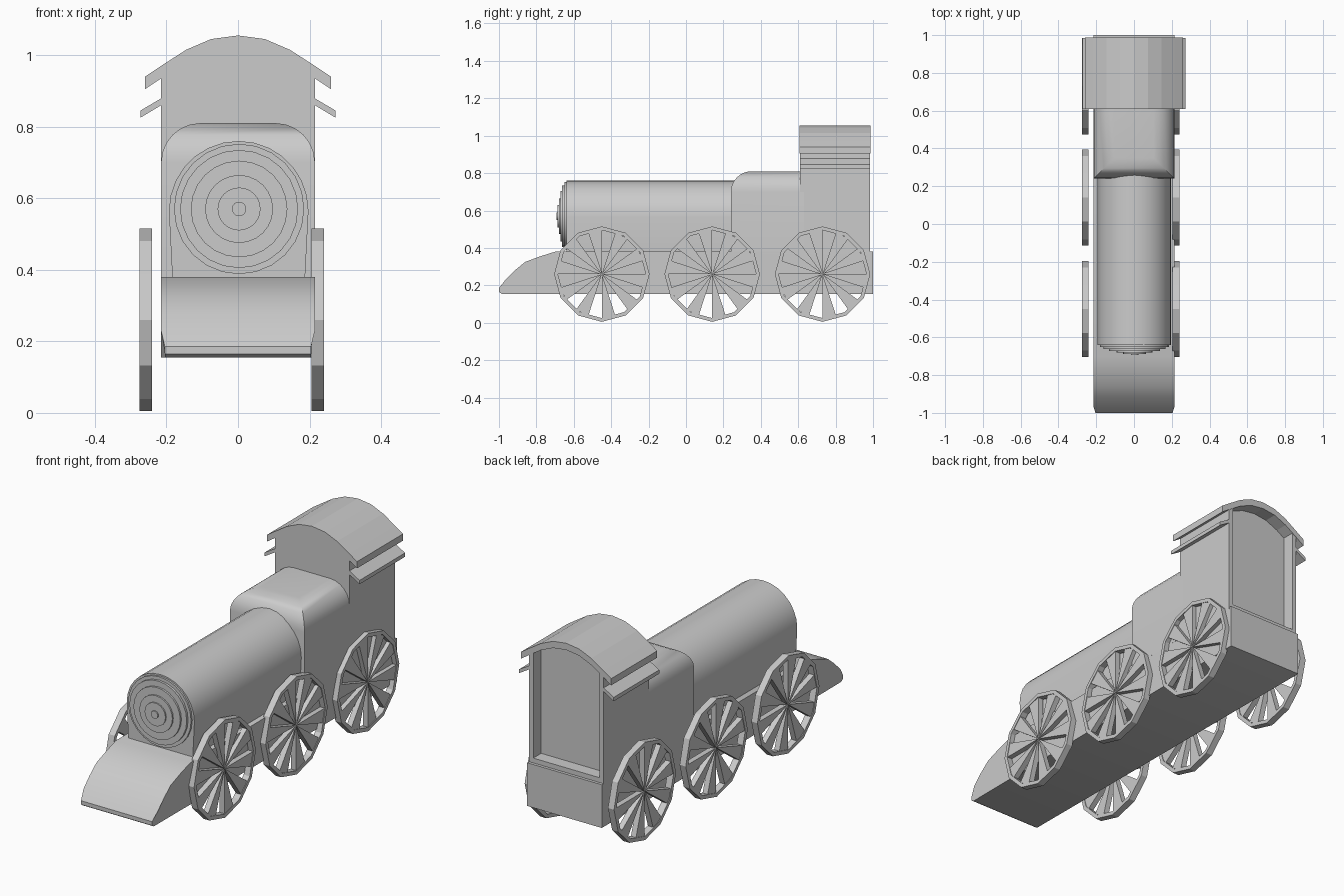
import bpy, bmesh
from math import sin, cos, pi, radians
from mathutils import Vector

if "Cube" in bpy.data.objects:
    bpy.data.objects.remove(bpy.data.objects["Cube"])


def finish(name, bm, smooth=False):
    bmesh.ops.recalc_face_normals(bm, faces=bm.faces)
    me = bpy.data.meshes.new(name)
    bm.to_mesh(me)
    bm.free()
    ob = bpy.data.objects.new(name, me)
    bpy.context.collection.objects.link(ob)
    if smooth:
        bpy.ops.object.select_all(action='DESELECT')
        ob.select_set(True)
        bpy.context.view_layer.objects.active = ob
        bpy.ops.object.shade_smooth_by_angle(angle=radians(35))
    return ob


def add_prism(bm, pts, axis, lo, hi):
    """Extrude a closed 2D profile: axis x takes (y, z), axis y takes (x, z)."""
    def place(p, t):
        return (t, p[0], p[1]) if axis == 'x' else (p[0], t, p[1])
    a = [bm.verts.new(place(p, lo)) for p in pts]
    b = [bm.verts.new(place(p, hi)) for p in pts]
    bm.faces.new(a)
    bm.faces.new(b[::-1])
    n = len(pts)
    for i in range(n):
        j = (i + 1) % n
        bm.faces.new((a[i], b[i], b[j], a[j]))


def prism(name, pts, axis, lo, hi, smooth=False):
    bm = bmesh.new()
    add_prism(bm, pts, axis, lo, hi)
    return finish(name, bm, smooth)


def arc(cx, cz, r, a0, a1, n):
    return [(cx + r * cos(radians(a0 + (a1 - a0) * i / n)),
             cz + r * sin(radians(a0 + (a1 - a0) * i / n))) for i in range(n + 1)]


# chassis with sloped nose, slightly narrowed at the tip
nose = [(-0.985, 0.155), (-1, 0.165), (-1, 0.185), (-0.965, 0.23), (-0.915, 0.28),
        (-0.86, 0.325), (-0.78, 0.355), (-0.70, 0.38), (1, 0.38), (1, 0.155)]
chassis = prism("chassis", nose, 'x', -0.215, 0.215, True)
for v in chassis.data.vertices:
    if v.co.y < -0.98:
        v.co.x *= 0.95

# boiler: arched section standing on the chassis
prism("boiler", arc(0.002, 0.565, 0.195, 0, 180, 14) + [(-0.183, 0.37), (0.187, 0.37)],
      'y', -0.64, 0.30, True)

# stepped discs on the boiler front
for i, (r, y) in enumerate([(0.182, -0.65), (0.165, -0.662), (0.135, -0.672),
                            (0.095, -0.68), (0.06, -0.687), (0.02, -0.693)]):
    prism(f"boiler_front_ring_{i + 1}", arc(0.003, 0.57, r, 0, 345, 23), 'y', y, -0.63, True)

# firebox: box with rounded front and side top edges
bm = bmesh.new()
add_prism(bm, [(-0.215, 0.37), (0.215, 0.37), (0.215, 0.81), (-0.215, 0.81)], 'y', 0.24, 0.63)
edges = [e for e in bm.edges if all(v.co.z > 0.8 for v in e.verts)
         and not all(v.co.y > 0.6 for v in e.verts)]
bmesh.ops.bevel(bm, geom=edges, offset=0.11, segments=6, profile=0.5, affect='EDGES')
finish("firebox", bm, True)

# cab body, recessed at the back, with side walls running on to the rear edge
outer = [(0.26, 0.94), (0.215, 0.97), (0.145, 1.015), (0.075, 1.045), (0, 1.055)]
outer = outer + [(-x, z) for x, z in outer[-2::-1]]
inner = [(x, z - 0.035) for x, z in outer]
prism("cab_body", [(0.215, 0.37)] + [(x, z + 0.01) for x, z in inner[1:-1]] + [(-0.215, 0.37)],
      'y', 0.61, 0.92)
for side, s in (("left", -1), ("right", 1)):
    prism(f"cab_wall_{side}", [(s * 0.215, 0.37), (s * 0.19, 0.37), (s * 0.19, 0.955),
                               (s * 0.215, 0.945)], 'y', 0.91, 0.985)
    # slanted awning under the roof edge
    prism(f"awning_{side}", [(s * 0.205, 0.885), (s * 0.273, 0.845), (s * 0.273, 0.825),
                             (s * 0.205, 0.866)], 'y', 0.61, 0.985)
prism("cab_sill", [(-0.2, 0.37), (0.2, 0.37), (0.2, 0.405), (-0.2, 0.405)], 'y', 0.91, 0.985)

# arched roof
prism("roof", outer + inner[::-1], 'y', 0.608, 0.987)


# wheels: twelve-sided rim with ten wedge-shaped spokes
def wheel(name, x, y, z=0.26, r=0.255, ri=0.235, w=0.0175):
    bm = bmesh.new()
    rings = []
    for rad, t in ((r, -w), (r, w), (ri, w), (ri, -w)):
        rings.append([bm.verts.new((x + t, y + rad * cos(i * pi / 6), z + rad * sin(i * pi / 6)))
                      for i in range(12)])
    for k in range(4):
        a, b = rings[k], rings[(k + 1) % 4]
        for i in range(12):
            j = (i + 1) % 12
            bm.faces.new((a[i], a[j], b[j], b[i]))
    for i in range(10):
        a0, a1 = radians(18 + 36 * i), radians(36 + 36 * i)
        pts = [(y, z)] + [(y + 0.235 * cos(a), z + 0.235 * sin(a)) for a in (a0, a1)]
        add_prism(bm, pts, 'x', x - w + 0.003, x + w - 0.003)
    finish(name, bm)


for side, x in (("left", -0.2575), ("right", 0.2225)):
    for pos, y in (("front", -0.45), ("middle", 0.14), ("rear", 0.73)):
        wheel(f"wheel_{pos}_{side}", x, y)
